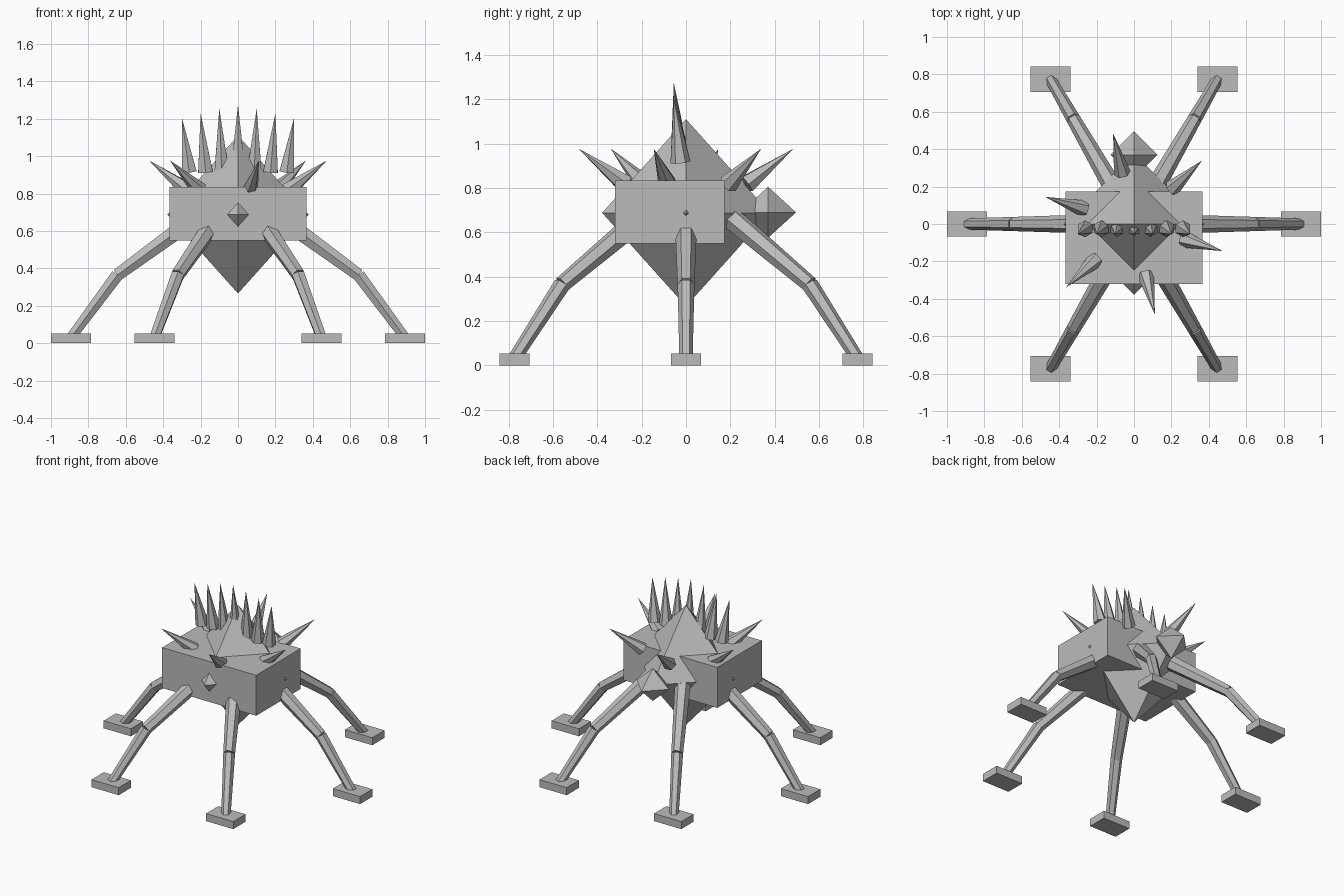
import bpy
import bmesh
from math import cos, sin, pi, radians
from mathutils import Vector, Matrix

old = bpy.data.objects.get("Cube")
if old:
    bpy.data.objects.remove(old)

grey = bpy.data.materials.new("plain_grey")
grey.use_nodes = True
grey.diffuse_color = (0.5, 0.5, 0.5, 1)
grey.node_tree.nodes["Principled BSDF"].inputs["Base Color"].default_value = (0.5, 0.5, 0.5, 1)


def finish(name, bm):
    bmesh.ops.recalc_face_normals(bm, faces=bm.faces[:])
    mesh = bpy.data.meshes.new(name)
    bm.to_mesh(mesh)
    bm.free()
    mesh.materials.append(grey)
    obj = bpy.data.objects.new(name, mesh)
    bpy.context.collection.objects.link(obj)
    return obj


def box(name, centre, size):
    bm = bmesh.new()
    bmesh.ops.create_cube(bm, size=1, matrix=Matrix.Translation(centre) @ Matrix.Diagonal((*size, 1)))
    return finish(name, bm)


def octahedron(name, centre, radii):
    bm = bmesh.new()
    points = []
    for axis in range(3):
        for sign in (1, -1):
            p = Vector(centre)
            p[axis] += sign * radii[axis]
            points.append(bm.verts.new(p))
    bmesh.ops.convex_hull(bm, input=points)
    return finish(name, bm)


def hexagon_rod(name, start, end, r1, r2, side):
    """Six-sided tapered rod, with a corner pointing along side; r2 = 0 makes a spike."""
    start, end = Vector(start), Vector(end)
    axis = (end - start).normalized()
    up = axis.cross(Vector(side)).normalized()
    side = up.cross(axis)
    bm = bmesh.new()

    def ring(centre, r):
        if r == 0:
            return [bm.verts.new(centre)] * 6
        return [bm.verts.new(centre + r * (cos(k * pi / 3) * side + sin(k * pi / 3) * up))
                for k in range(6)]

    low, high = ring(start, r1), ring(end, r2)
    bm.faces.new(low)
    if r2:
        bm.faces.new(high)
    for k in range(6):
        n = (k + 1) % 6
        corners = [low[k], low[n], high[n]] + ([high[k]] if r2 else [])
        bm.faces.new(corners)
    return finish(name, bm)


def polar(r, angle, z):
    return Vector((r * cos(angle), r * sin(angle), z))


# Body: a block with a large diamond through it, and a small diamond head at the back
box("body_block", (0, -0.073, 0.692), (0.732, 0.495, 0.285))
octahedron("body_diamond", (0, 0, 0.688), (0.378, 0.378, 0.422))
octahedron("head", (0, 0.37, 0.69), (0.126, 0.126, 0.115))

# Six legs, each with two segments and a flat foot
for i in range(6):
    a = radians(60 * i)
    tangent = (-sin(a), cos(a), 0)
    hip, knee, ankle = polar(0.2, a, 0.69), polar(0.645, a, 0.365), polar(0.89, a, 0.035)
    hexagon_rod(f"upper_leg_{i}", hip, knee, 0.052, 0.038, tangent)
    hexagon_rod(f"lower_leg_{i}", knee, ankle, 0.038, 0.03, tangent)
    box(f"foot_{i}", polar(0.893, a, 0.0265), (0.212, 0.136, 0.053))

# Fan of spikes across the top
for i in range(-3, 4):
    tip_z = 1.275 - (0, 0.02, 0.045, 0.07)[abs(i)]
    hexagon_rod(f"crest_spike_{i + 3}", (0.087 * i, -0.025, 0.916), (0.1 * i, -0.055, tip_z),
                0.045, 0, (0, 1, 0))

# Ring of slanted spikes around the upper body
for i in range(6):
    a = radians(43 + 60 * i)
    hexagon_rod(f"body_spike_{i}", polar(0.28, a, 0.817), polar(0.497, a, 0.977),
                0.045, 0, (-sin(a), cos(a), 0))
